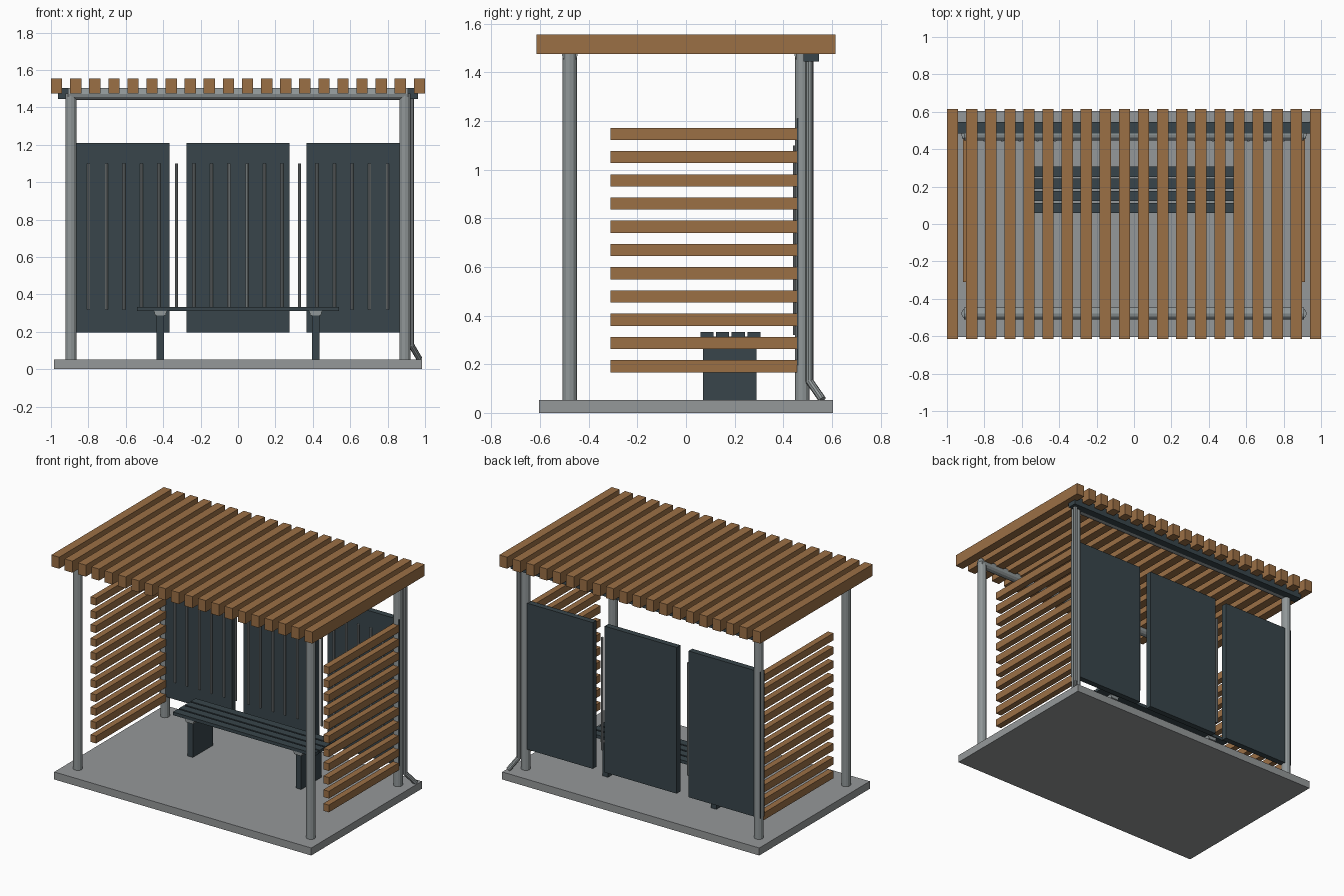
import bpy, bmesh
from mathutils import Vector

cube = bpy.data.objects.get("Cube")
if cube:
    bpy.data.objects.remove(cube, do_unlink=True)


def material(name, rgb):
    m = bpy.data.materials.new(name)
    m.use_nodes = True
    m.diffuse_color = (*rgb, 1)
    m.node_tree.nodes["Principled BSDF"].inputs["Base Color"].default_value = (*rgb, 1)
    return m


wood = material("warm wood", (0.33, 0.16, 0.06))
concrete = material("concrete grey", (0.30, 0.315, 0.32))
metal = material("metal grey", (0.28, 0.31, 0.315))
dark = material("dark slate", (0.04, 0.06, 0.07))


def finish(name, bm, mat):
    bmesh.ops.recalc_face_normals(bm, faces=bm.faces)
    mesh = bpy.data.meshes.new(name)
    bm.to_mesh(mesh)
    bm.free()
    mesh.materials.append(mat)
    obj = bpy.data.objects.new(name, mesh)
    bpy.context.collection.objects.link(obj)
    return obj


def box(name, mat, x, y, z):
    """Box from (low, high) ranges on each axis."""
    bm = bmesh.new()
    bmesh.ops.create_cube(bm, size=1)
    for v in bm.verts:
        v.co = [r[0] + (c + 0.5) * (r[1] - r[0]) for r, c in zip((x, y, z), v.co)]
    return finish(name, bm, mat)


def pipe(name, mat, points, radius, sides):
    """Straight tubes between points, with a ball at each inner bend."""
    bm = bmesh.new()
    pts = [Vector(p) for p in points]
    for a, b in zip(pts, pts[1:]):
        d = b - a
        new = bmesh.ops.create_cone(bm, cap_ends=True, segments=sides, radius1=radius,
                                    radius2=radius, depth=d.length)["verts"]
        turn = d.to_track_quat("Z", "Y")
        for v in new:
            v.co = turn @ v.co + (a + b) / 2
    for p in pts[1:-1]:
        new = bmesh.ops.create_uvsphere(bm, u_segments=sides, v_segments=6, radius=radius)["verts"]
        bmesh.ops.translate(bm, verts=new, vec=p)
    return finish(name, bm, mat)


# Ground slab
box("base_slab", concrete, (-0.985, 0.985), (-0.605, 0.605), (0, 0.052))

# Posts and the two top beams
for row, y in (("front", -0.478), ("back", 0.478)):
    for side, x in (("right", -0.893), ("left", 0.893)):
        pipe(f"{row}_{side}_post", metal, [(x, y, 0.05), (x, y, 1.475)], 0.03, 12)
    pipe(f"{row}_beam", metal, [(-0.91, y, 1.472), (0.91, y, 1.472)], 0.032, 12)

# Roof slats
for i in range(20):
    x = -0.97 + i * 1.94 / 19
    box(f"roof_slat_{i + 1}", wood, (x - 0.03, x + 0.03), (-0.615, 0.615), (1.475, 1.555))

# Gutter and downpipe with its kicked-out foot
box("gutter", dark, (-0.962, 0.962), (0.484, 0.546), (1.444, 1.503))
pipe("downpipe", metal, [(0.926, 0.508, 1.45), (0.926, 0.508, 0.13), (0.97, 0.56, 0.055)], 0.016, 10)

# Slatted side screens
for side, x in (("right", -0.892), ("left", 0.892)):
    for i in range(11):
        z = 0.192 + i * 0.0955
        box(f"{side}_screen_slat_{i + 1}", wood, (x - 0.021, x + 0.021), (-0.31, 0.456),
            (z - 0.025, z + 0.025))

# Back panels and the rods in front of them
for side, x in (("right", -0.643), ("middle", 0), ("left", 0.643)):
    box(f"{side}_back_panel", dark, (x - 0.276, x + 0.276), (0.456, 0.496), (0.197, 1.21))
for i in range(18):
    x = -0.798 + i * 1.596 / 17
    pipe(f"back_rod_{i + 1}", metal, [(x, 0.447, 0.32), (x, 0.447, 1.1)], 0.008, 8)

# Bench: seat slats, brackets and legs
for i in range(4):
    y = 0.086 + i * 0.0645
    box(f"bench_slat_{i + 1}", dark, (-0.54, 0.54), (y - 0.027, y + 0.027), (0.311, 0.333))
for side, x in (("right", -0.415), ("left", 0.415)):
    box(f"{side}_bench_leg", dark, (x - 0.02, x + 0.02), (0.07, 0.29), (0.05, 0.3))
    bracket = box(f"{side}_bench_bracket", metal, (x - 0.035, x + 0.035), (0.062, 0.3), (0.288, 0.313))
    for v in bracket.data.vertices:
        if v.co.z < 0.3:
            v.co.x = x + (v.co.x - x) * 0.8
